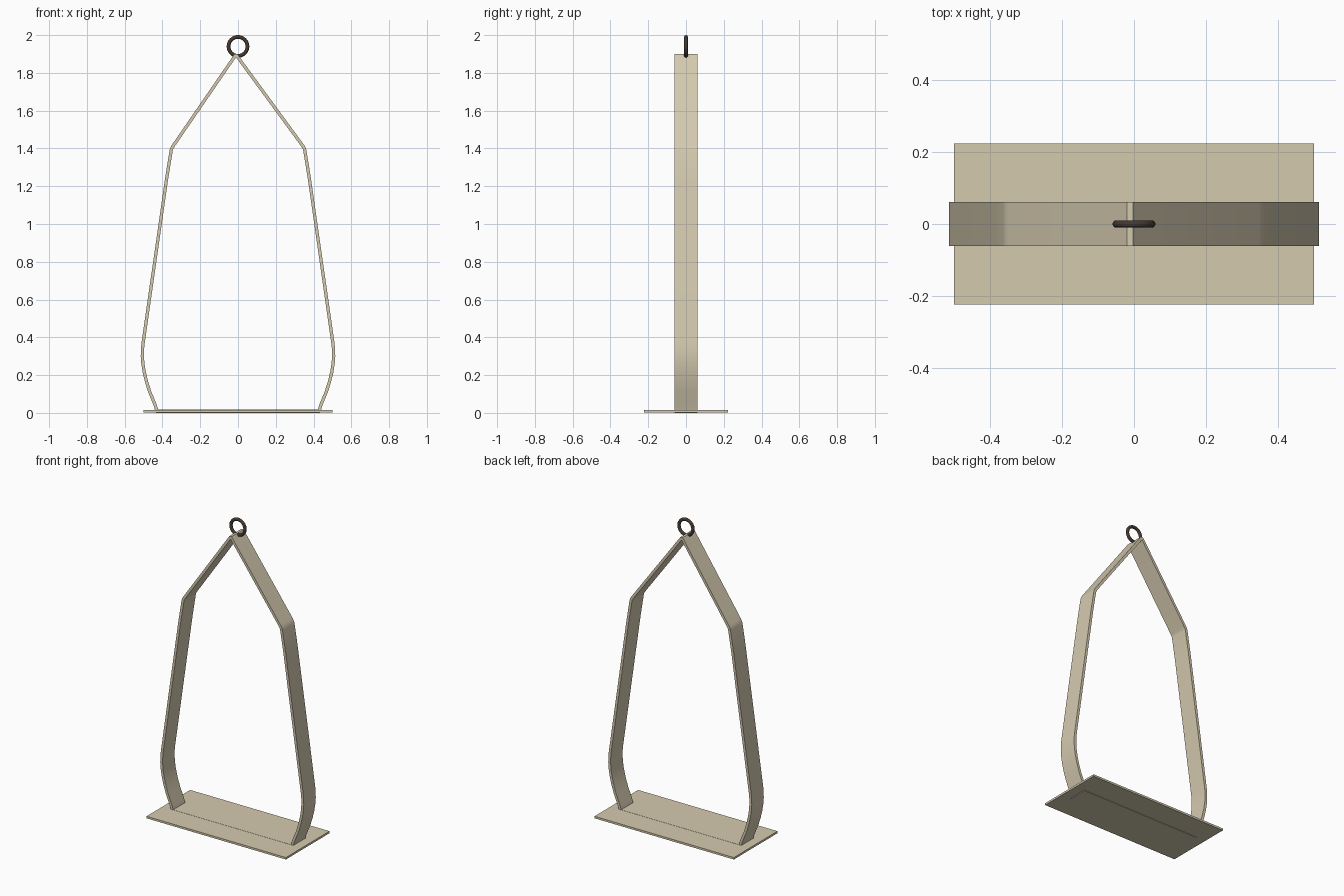
import bpy, bmesh, math
from mathutils import Vector

cube = bpy.data.objects.get("Cube")
if cube:
    bpy.data.objects.remove(cube)


def material(name, rgb):
    m = bpy.data.materials.new(name)
    m.use_nodes = True
    m.diffuse_color = (*rgb, 1)
    m.node_tree.nodes["Principled BSDF"].inputs["Base Color"].default_value = (*rgb, 1)
    return m


beige = material("beige", (0.66, 0.59, 0.43))
brown = material("dark brown", (0.06, 0.04, 0.03))


def finish(name, mat, smooth=True):
    ob = bpy.context.object
    ob.name = ob.data.name = name
    ob.data.materials.append(mat)
    if smooth:
        bpy.ops.object.shade_smooth_by_angle(angle=math.radians(20))
    return ob


# Seat plate
bpy.ops.mesh.primitive_cube_add(size=1, location=(0, 0, 0.0095))
bpy.context.object.scale = (1.0, 0.447, 0.013)
bpy.ops.object.transform_apply(location=False, rotation=False)
finish("base_plate", beige, False)

# Hanging ring
bpy.ops.mesh.primitive_torus_add(location=(0, 0, 1.94), rotation=(math.pi / 2, 0, 0),
                                 major_radius=0.05, minor_radius=0.01,
                                 major_segments=40, minor_segments=12)
finish("hanging_ring", brown)

# Bent strap: outer outline of one side, mirrored into a closed loop
half = [(0.435, 0.0), (0.447, 0.04), (0.476, 0.11), (0.493, 0.165), (0.505, 0.215),
        (0.512, 0.26), (0.515, 0.30), (0.514, 0.34), (0.511, 0.37),
        (0.385, 1.25), (0.362, 1.392), (0.358, 1.405), (0.349, 1.42)]
apex = [(-0.003, 1.90), (-0.019, 1.90)]
outer = [Vector(p) for p in half + apex + [(-x, z) for x, z in reversed(half)]]
THICK, WIDTH = 0.017, 0.0615


def inset(points, d):
    """Offset a counter-clockwise loop inward with mitred corners."""
    result = []
    for i, p in enumerate(points):
        a = (p - points[i - 1]).normalized()
        b = (points[(i + 1) % len(points)] - p).normalized()
        na, nb = Vector((-a.y, a.x)), Vector((-b.y, b.x))
        result.append(p + (na + nb) * d / (1 + na.dot(nb)))
    return result


inner = inset(outer, THICK)
bm = bmesh.new()
rings = [[bm.verts.new((p.x, y, p.y)) for p in loop]
         for loop, y in ((outer, -WIDTH), (outer, WIDTH), (inner, WIDTH), (inner, -WIDTH))]
n = len(outer)
for r in range(4):
    s, t = rings[r], rings[(r + 1) % 4]
    for i in range(n):
        j = (i + 1) % n
        bm.faces.new((s[i], s[j], t[j], t[i]))
bmesh.ops.recalc_face_normals(bm, faces=bm.faces)
mesh = bpy.data.meshes.new("strap")
bm.to_mesh(mesh)
bm.free()
strap = bpy.data.objects.new("strap", mesh)
bpy.context.collection.objects.link(strap)
bpy.ops.object.select_all(action="DESELECT")
strap.select_set(True)
bpy.context.view_layer.objects.active = strap
finish("strap", beige)
